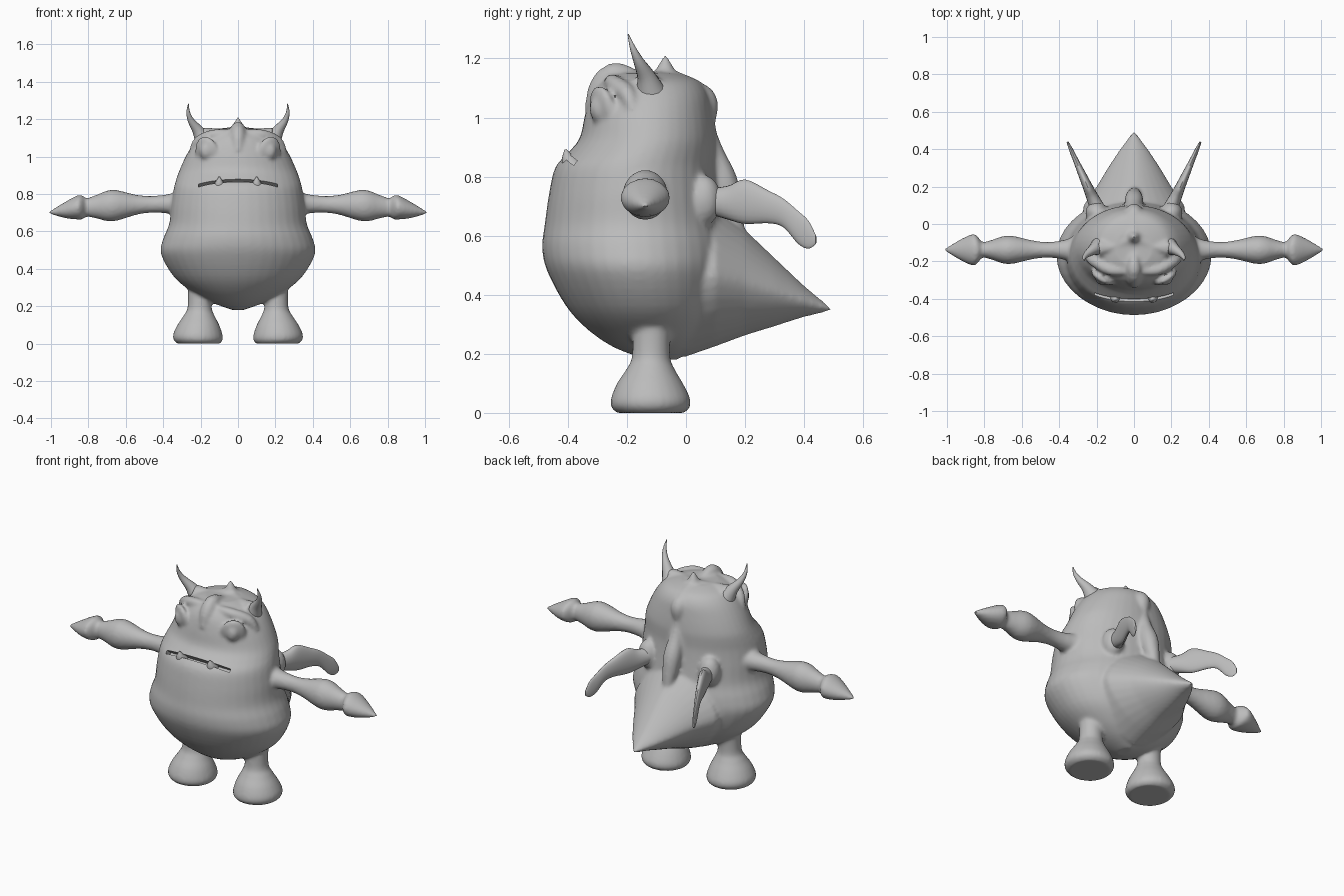
import bpy, bmesh
from math import sin, cos, pi, radians
from mathutils import Vector, Matrix, Euler

cube = bpy.data.objects.get("Cube")
if cube:
    bpy.data.objects.remove(cube)

skin = bpy.data.materials.new("grey skin")
skin.use_nodes = True
skin.diffuse_color = (0.5, 0.5, 0.5, 1)
skin.node_tree.nodes["Principled BSDF"].inputs["Base Color"].default_value = (0.5, 0.5, 0.5, 1)


def refine(rows, steps=4):
    """Catmull-Rom interpolation of a list of number rows."""
    rows = [Vector(r) for r in rows]
    out = []
    for i in range(len(rows) - 1):
        a, b, c, d = rows[max(i - 1, 0)], rows[i], rows[i + 1], rows[min(i + 2, len(rows) - 1)]
        for k in range(steps):
            t = k / steps
            out.append(b + (c - a) * t / 2 + (a * 2 - b * 5 + c * 4 - d) * t * t / 2
                       + (b * 3 - a - c * 3 + d) * t ** 3 / 2)
    return out + [rows[-1]]


def loft(bm, rings, n=24, power=2.0):
    """Skin a row of (centre, u, v) superellipses, capped at both ends."""
    def soft(v):
        return abs(v) ** (2 / power) * (1 if v > 0 else -1)
    loops = []
    for c, u, v in rings:
        angles = [2 * pi * i / n for i in range(n)]
        loops.append([bm.verts.new(Vector(c) + Vector(u) * soft(cos(a)) + Vector(v) * soft(sin(a)))
                      for a in angles])
    for a, b in zip(loops, loops[1:]):
        for i in range(n):
            j = (i + 1) % n
            bm.faces.new((a[i], a[j], b[j], b[i]))
    bm.faces.new(loops[0])
    bm.faces.new(loops[-1])


def tube(bm, rows, n=14):
    """Round tapering tube through rows of x, y, z, radius."""
    rows = refine(rows, 5)
    rings = []
    for i, r in enumerate(rows):
        d = (rows[min(i + 1, len(rows) - 1)] - rows[max(i - 1, 0)]).to_3d().normalized()
        u = d.cross(Vector((0.3, 1, 0.1)) if abs(d.y) < 0.8 else Vector((1, 0, 0))).normalized()
        rings.append((r.to_3d(), u * r[3], d.cross(u) * r[3]))
    loft(bm, rings, n)


def ball(bm, loc, size, rot=(0, 0, 0)):
    m = Matrix.LocRotScale(Vector(loc), Euler(rot), Vector(size))
    bmesh.ops.create_uvsphere(bm, u_segments=24, v_segments=16, radius=1, matrix=m)


def finish(bm, name):
    bmesh.ops.recalc_face_normals(bm, faces=bm.faces)
    mesh = bpy.data.meshes.new(name)
    bm.to_mesh(mesh)
    bm.free()
    mesh.materials.append(skin)
    obj = bpy.data.objects.new(name, mesh)
    bpy.context.collection.objects.link(obj)
    return obj


def smooth(obj):
    bpy.ops.object.select_all(action='DESELECT')
    obj.select_set(True)
    bpy.context.view_layer.objects.active = obj
    bpy.ops.object.shade_smooth_by_angle(angle=radians(45))


# Torso and head: z, half width, front y, back y
bm = bmesh.new()
torso = [(0.18, 0.03, -0.13, -0.03), (0.22, 0.14, -0.24, 0.03), (0.28, 0.25, -0.33, 0.08),
         (0.36, 0.345, -0.405, 0.12), (0.48, 0.412, -0.47, 0.14), (0.56, 0.4, -0.487, 0.14),
         (0.64, 0.368, -0.478, 0.125), (0.74, 0.357, -0.464, 0.11), (0.83, 0.343, -0.443, 0.1),
         (0.88, 0.33, -0.4, 0.1), (0.93, 0.312, -0.36, 0.1), (1.01, 0.275, -0.342, 0.09),
         (1.08, 0.23, -0.32, 0.075), (1.125, 0.18, -0.285, 0.04), (1.15, 0.1, -0.23, -0.03)]
loft(bm, [((0, (f + b) / 2, z), (w, 0, 0), (0, (b - f) / 2, 0)) for z, w, f, b in refine(torso)], 40)

# Pointed tail: y, top z, bottom z, half width
tail = [(0, 0.72, 0.19, 0.28), (0.1, 0.7, 0.225, 0.27), (0.2, 0.62, 0.262, 0.2),
        (0.3, 0.525, 0.293, 0.14), (0.4, 0.43, 0.325, 0.075), (0.495, 0.352, 0.346, 0.004)]
loft(bm, [((0, y, (t + b) / 2), (w, 0, 0), (0, 0, (t - b) / 2)) for y, t, b, w in tail], 32, 1.6)

# Spine ridge and head crest
tube(bm, [(0, -0.04, 1.13, 0.03), (0, 0.06, 1.06, 0.045), (0, 0.07, 0.97, 0.03),
          (0, 0.09, 0.88, 0.04), (0, 0.13, 0.77, 0.05), (0, 0.17, 0.62, 0.03)])
tube(bm, [(0, -0.07, 1.12, 0.07), (0, -0.07, 1.16, 0.035), (0, -0.07, 1.215, 0.004)])
tube(bm, [(0, -0.15, 1.12, 0.03), (0, -0.24, 1.15, 0.037), (0, -0.29, 1.1, 0.04),
          (0, -0.32, 1.02, 0.025)])

arm = [(0.28, 0.75, 0.08, 0.1), (0.35, 0.748, 0.056, 0.06), (0.45, 0.745, 0.045, 0.042),
       (0.54, 0.742, 0.053, 0.05), (0.67, 0.738, 0.085, 0.077), (0.76, 0.732, 0.062, 0.053),
       (0.81, 0.728, 0.05, 0.042), (0.835, 0.728, 0.066, 0.07), (0.86, 0.728, 0.064, 0.085),
       (0.92, 0.715, 0.045, 0.06), (1.01, 0.7, 0.006, 0.008)]
leg = [(0, 0.21, -0.12, 0.115, 0.115), (0.02, 0.213, -0.12, 0.132, 0.134),
       (0.05, 0.215, -0.12, 0.132, 0.134), (0.1, 0.212, -0.122, 0.112, 0.112),
       (0.15, 0.208, -0.12, 0.083, 0.081), (0.2, 0.205, -0.118, 0.064, 0.064),
       (0.36, 0.205, -0.115, 0.065, 0.066)]
for s in (1, -1):
    # Arms with pointed mitten hands: x, z, half height, half depth
    loft(bm, [((s * x, -0.138, z), (0, d, 0), (0, 0, h)) for x, z, h, d in refine(arm)])
    # Legs with bell shaped feet: z, x, y, half width, half depth
    loft(bm, [((s * x, y, z), (w, 0, 0), (0, d, 0)) for z, x, y, w, d in refine(leg)])
    # Eye sockets, eyeballs and brows
    turn = (0.2, 0, s * 0.55)
    ball(bm, (s * 0.168, -0.282, 1.025), (0.07, 0.027, 0.085), turn)
    ball(bm, (s * 0.17, -0.29, 1.025), (0.038, 0.036, 0.05), turn)
    tube(bm, [(s * 0.04, -0.25, 1.12, 0.025), (s * 0.13, -0.245, 1.115, 0.03),
              (s * 0.21, -0.2, 1.08, 0.03), (s * 0.25, -0.18, 1.02, 0.015)])
    tube(bm, [(s * 0.02, -0.08, 1.14, 0.022), (s * 0.1, -0.12, 1.13, 0.022),
              (s * 0.18, -0.13, 1.11, 0.05)])
    # Wing root swellings
    ball(bm, (s * 0.2, 0.06, 0.72), (0.06, 0.06, 0.085), (0, 0, -s * 0.45))
body = finish(bm, "body")

# Blend the body parts into one skin
remesh = body.modifiers.new("blend", 'REMESH')
remesh.mode = 'VOXEL'
remesh.voxel_size = 0.01
soften = body.modifiers.new("soften", 'SMOOTH')
soften.factor = 0.5
soften.iterations = 6

# Mouth slot, sloping down into the head
bm = bmesh.new()
bmesh.ops.create_cube(bm, size=1, matrix=Matrix.LocRotScale(
    Vector((0, -0.39, 0.858)), Euler((radians(-38), 0, 0)), Vector((0.42, 0.13, 0.02))))
cutter = finish(bm, "mouth_cutter")
cutter.hide_render = True
cut = body.modifiers.new("mouth", 'BOOLEAN')
cut.operation = 'DIFFERENCE'
cut.object = cutter
bpy.context.view_layer.objects.active = body
for mod in list(body.modifiers):
    bpy.ops.object.modifier_apply(modifier=mod.name)
bpy.data.objects.remove(cutter)
smooth(body)

# Wing outline along y: y, top z, bottom z, half thickness
wing = [(0.06, 0.76, 0.68, 0.04), (0.14, 0.768, 0.655, 0.03), (0.2, 0.79, 0.64, 0.024),
        (0.28, 0.752, 0.642, 0.018), (0.33, 0.725, 0.628, 0.014), (0.38, 0.683, 0.572, 0.011),
        (0.415, 0.65, 0.556, 0.008), (0.44, 0.6, 0.572, 0.004)]
for s, side in ((1, "left"), (-1, "right")):
    bm = bmesh.new()
    loft(bm, [((s * (0.185 + (y - 0.06) * 0.45), y, (t + b) / 2), (s * h, -0.45 * h, 0),
               (0, 0, (t - b) / 2)) for y, t, b, h in refine(wing)], 20)
    smooth(finish(bm, side + "_wing"))

    bm = bmesh.new()
    tube(bm, [(s * 0.185, -0.12, 1.09, 0.05), (s * 0.215, -0.135, 1.14, 0.031),
              (s * 0.25, -0.16, 1.19, 0.018), (s * 0.266, -0.18, 1.235, 0.01),
              (s * 0.265, -0.196, 1.282, 0.002)])
    smooth(finish(bm, side + "_horn"))

    bm = bmesh.new()
    tube(bm, [(s * 0.1, -0.385, 0.835, 0.035), (s * 0.1, -0.4, 0.862, 0.022),
              (s * 0.1, -0.408, 0.892, 0.003)])
    smooth(finish(bm, side + "_tooth"))
